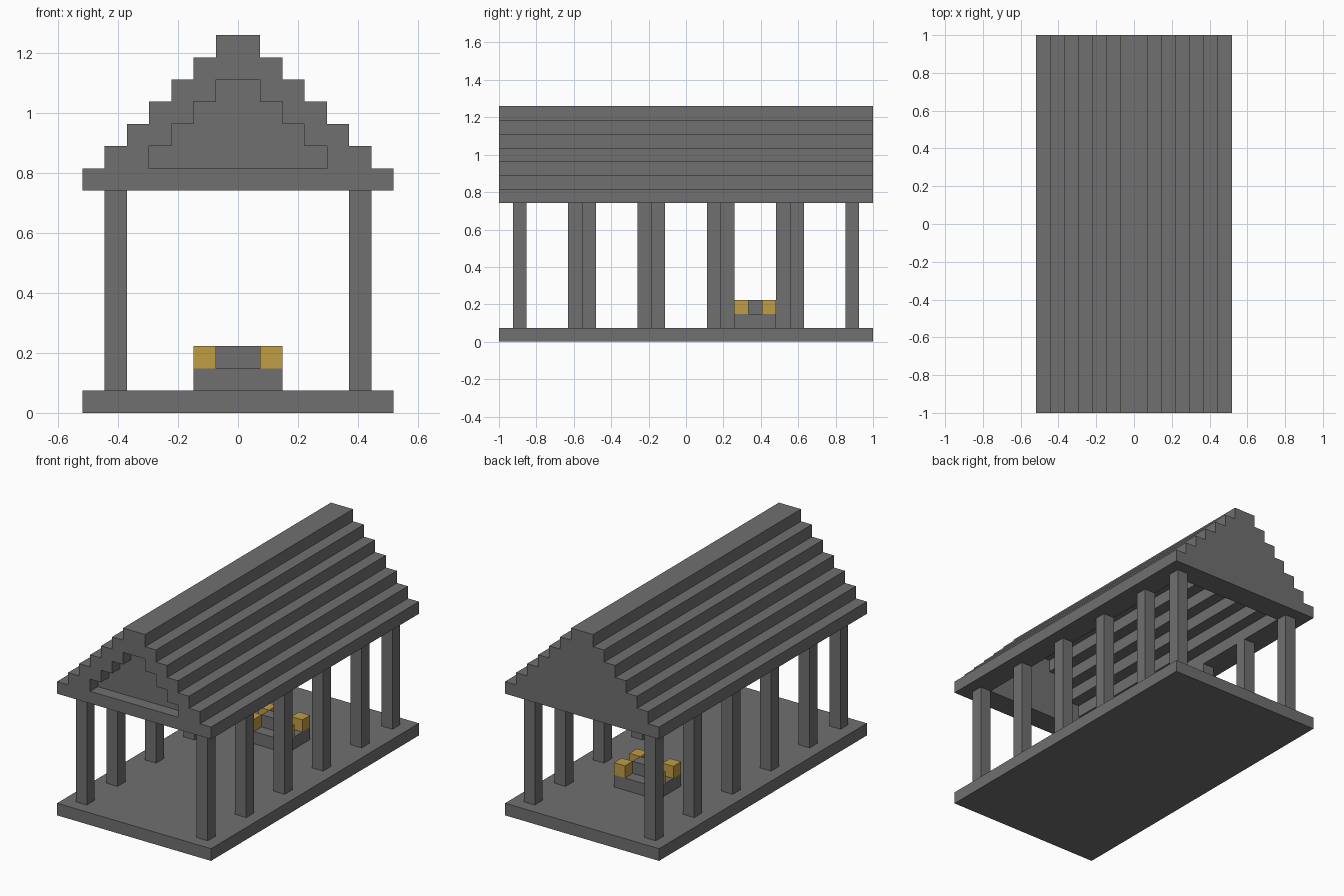
import bpy
import bmesh
from mathutils import Matrix, Vector

cube = bpy.data.objects.get("Cube")
if cube:
    bpy.data.objects.remove(cube, do_unlink=True)

U = 2 / 27  # edge length of one building block


def make_material(name, rgb):
    mat = bpy.data.materials.new(name)
    mat.use_nodes = True
    color = (*rgb, 1)
    mat.diffuse_color = color
    mat.node_tree.nodes["Principled BSDF"].inputs["Base Color"].default_value = color
    return mat


STONE = make_material("grey stone", (0.16, 0.16, 0.16))
GOLD = make_material("gold", (0.53, 0.34, 0.06))


def finish(name, bm, mat):
    bmesh.ops.recalc_face_normals(bm, faces=bm.faces[:])
    mesh = bpy.data.meshes.new(name)
    bm.to_mesh(mesh)
    bm.free()
    mesh.materials.append(mat)
    obj = bpy.data.objects.new(name, mesh)
    bpy.context.collection.objects.link(obj)
    return obj


def box(name, mat, x, y, z):
    """Box from (low, high) ranges given in blocks."""
    bm = bmesh.new()
    low, high = (Vector(v) * U for v in zip(x, y, z))
    place = Matrix.Translation((low + high) / 2) @ Matrix.Diagonal((*(high - low), 1))
    bmesh.ops.create_cube(bm, size=1, matrix=place)
    return finish(name, bm, mat)


def stepped_prism(name, half, z, steps, y, skirt=0):
    """Stepped gable profile, one block narrower per side on each layer."""
    right = []
    for i in range(steps):
        bottom = z + i - (skirt if i == 0 else 0)
        right += [(half - i, bottom), (half - i, z + i + 1)]
    profile = right + [(-px, pz) for px, pz in reversed(right)]
    bm = bmesh.new()
    face = bm.faces.new([bm.verts.new((px * U, y[0] * U, pz * U)) for px, pz in profile])
    moved = bmesh.ops.extrude_face_region(bm, geom=[face])["geom"]
    verts = [v for v in moved if isinstance(v, bmesh.types.BMVert)]
    bmesh.ops.translate(bm, verts=verts, vec=(0, (y[1] - y[0]) * U, 0))
    return finish(name, bm, STONE)


def carve(obj, cutter):
    mod = obj.modifiers.new("carve", 'BOOLEAN')
    mod.operation = 'DIFFERENCE'
    mod.solver = 'EXACT'
    mod.object = cutter
    bpy.context.view_layer.update()
    graph = bpy.context.evaluated_depsgraph_get()
    mesh = bpy.data.meshes.new_from_object(obj.evaluated_get(graph))
    obj.modifiers.clear()
    obj.data = mesh
    bpy.data.objects.remove(cutter, do_unlink=True)


# Floor slab
box("floor_slab", STONE, (-7, 7), (-13.5, 13.5), (0, 1))

# Columns: the two rows are staggered, each a mirror of the other front to back
left_row = (-12, -7, -2, 3, 8, 12)
for i, y in enumerate(left_row):
    box(f"left_column_{i + 1}", STONE, (5, 6), (y - 0.5, y + 0.5), (1, 10))
    box(f"right_column_{i + 1}", STONE, (-6, -5), (-y - 0.5, -y + 0.5), (1, 10))

# Stepped roof, hollow underneath, with a recessed front gable
roof = stepped_prism("roof", 7, 10, 7, (-13.5, 13.5))
carve(roof, stepped_prism("hollow_cutter", 5, 10, 5, (-11.5, 11.5), skirt=1))
carve(roof, stepped_prism("recess_cutter", 4, 11, 4, (-14.5, -12.5)))

# Altar with a stone centre and gold corner blocks
box("altar_base", STONE, (-2, 2), (3.5, 6.5), (1, 2))
box("altar_centre", STONE, (-1, 1), (4.5, 5.5), (2, 3))
for side, x in (("left", 1), ("right", -2)):
    for end, y in (("front", 3.5), ("back", 5.5)):
        box(f"altar_gold_{end}_{side}", GOLD, (x, x + 1), (y, y + 1), (2, 3))
